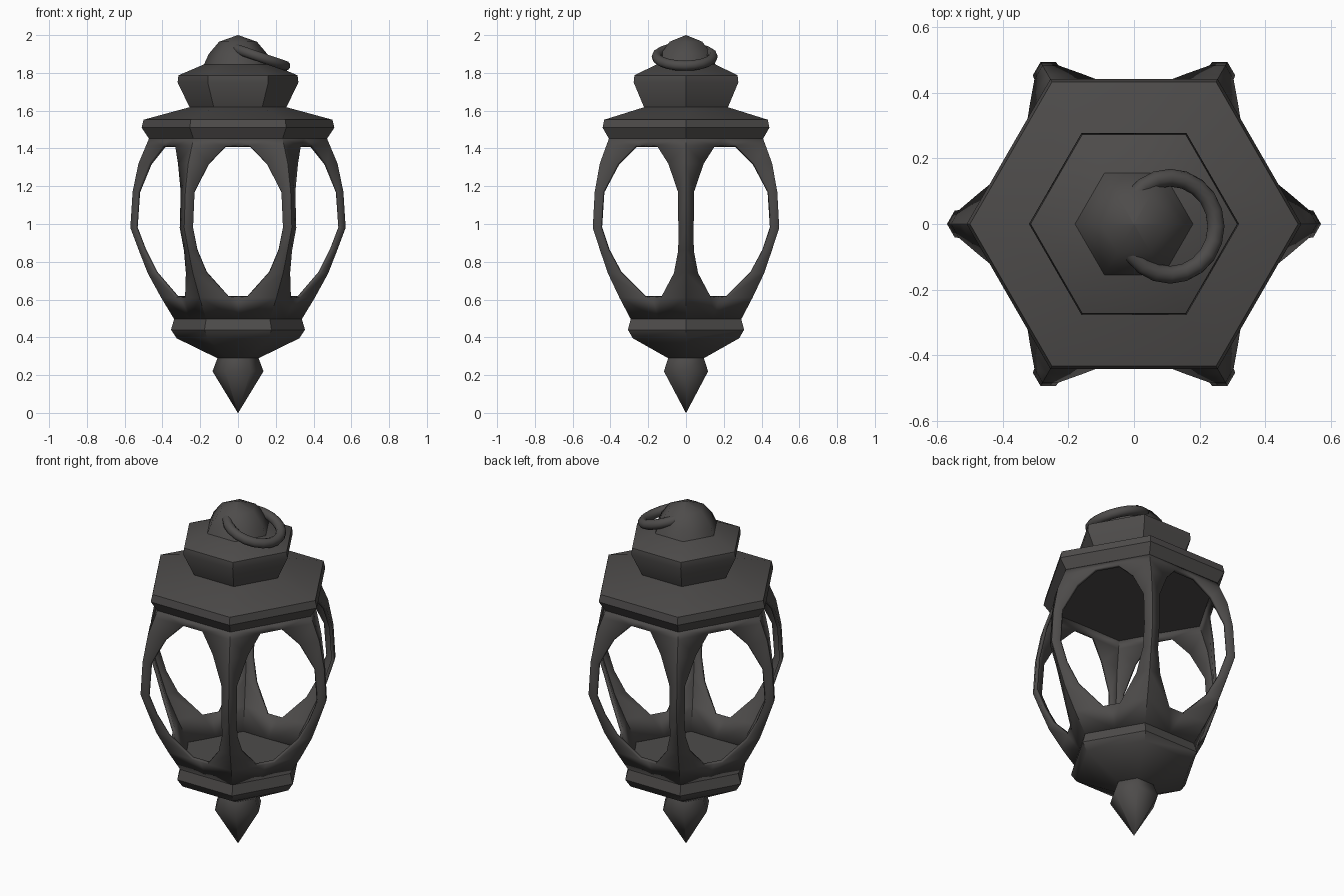
import bpy, bmesh, math
from mathutils import Matrix

if "Cube" in bpy.data.objects:
    bpy.data.objects.remove(bpy.data.objects["Cube"])

iron = bpy.data.materials.new("dark iron")
iron.diffuse_color = (0.075, 0.071, 0.069, 1)
iron.use_nodes = True
iron.node_tree.nodes["Principled BSDF"].inputs["Base Color"].default_value = iron.diffuse_color


def finish(name, bm, angle):
    bmesh.ops.remove_doubles(bm, verts=bm.verts, dist=0.0005)
    bmesh.ops.recalc_face_normals(bm, faces=bm.faces)
    me = bpy.data.meshes.new(name)
    bm.to_mesh(me)
    bm.free()
    ob = bpy.data.objects.new(name, me)
    bpy.context.collection.objects.link(ob)
    me.materials.append(iron)
    bpy.context.view_layer.objects.active = ob
    ob.select_set(True)
    bpy.ops.object.shade_smooth_by_angle(angle=math.radians(angle))
    ob.select_set(False)
    return ob


def hex_lathe(name, profile, angle):
    """Closed six-sided solid from (corner radius, height) pairs."""
    bm = bmesh.new()
    rings = [[bm.verts.new((r * math.cos(k * math.pi / 3), r * math.sin(k * math.pi / 3), z))
              for k in range(6)] for r, z in profile]
    for a, b in zip(rings, rings[1:]):
        for k in range(6):
            j = (k + 1) % 6
            bm.faces.new((a[k], a[j], b[j], b[k]))
    bm.faces.new(rings[0][::-1])
    bm.faces.new(rings[-1])
    return finish(name, bm, angle)


# Pointed finial and flared base
hex_lathe("bottom_finial", [(0.001, 0), (0.135, 0.22), (0.105, 0.30)], 65)
hex_lathe("base_cup", [(0.10, 0.285), (0.325, 0.395), (0.355, 0.44), (0.337, 0.50)], 40)

# Roof tiers and dome
hex_lathe("roof_eave", [(0.47, 1.45), (0.51, 1.51), (0.50, 1.552), (0.25, 1.62)], 32)
hex_lathe("roof_collar", [(0.255, 1.615), (0.32, 1.75), (0.315, 1.787), (0.18, 1.845)], 32)
hex_lathe("dome", [(0.182, 1.84), (0.155, 1.90), (0.10, 1.965), (0.001, 2.0)], 65)

# Bulging cage: each row is height, corner radius, half width of window
rows = [(0.495, 0.337, 0), (0.61, 0.407, 0.05), (0.74, 0.478, 0.165), (0.86, 0.525, 0.215),
        (0.98, 0.57, 0.238), (1.17, 0.558, 0.23), (1.32, 0.527, 0.155),
        (1.415, 0.487, 0.065), (1.455, 0.47, 0)]
bm = bmesh.new()
for k in range(6):
    turn = Matrix.Rotation(k * math.pi / 3, 4, 'Z')
    for s in (1, -1):
        outer, inner = [], []
        for z, r, w in rows:
            y = -r * math.sqrt(3) / 2
            outer.append(bm.verts.new(turn @ Matrix.Translation((s * r / 2, y, z)).translation))
            inner.append(bm.verts.new(turn @ Matrix.Translation((s * w, y, z)).translation))
        for i in range(len(rows) - 1):
            bm.faces.new((inner[i], outer[i], outer[i + 1], inner[i + 1]))
        # sill and lintel between the window ends and the panel middle
        for i, j in ((0, 1), (-1, -2)):
            z, r, w = rows[j]
            mid = bm.verts.new(turn @ Matrix.Translation((0, -r * math.sqrt(3) / 2, z)).translation)
            bm.faces.new((inner[i], inner[j], mid))
bmesh.ops.remove_doubles(bm, verts=bm.verts, dist=0.0005)
bmesh.ops.recalc_face_normals(bm, faces=bm.faces)
ref = max(bm.faces, key=lambda f: f.calc_center_median().xy.length)
if ref.normal.xy.dot(ref.calc_center_median().xy) < 0:
    bmesh.ops.reverse_faces(bm, faces=bm.faces)
cage = finish("window_cage", bm, 30)
shell = cage.modifiers.new("thickness", 'SOLIDIFY')
shell.thickness = 0.018
shell.offset = -1

# Hanging ring lying over against the dome
bpy.ops.mesh.primitive_torus_add(major_radius=0.148, minor_radius=0.027, major_segments=20,
                                 minor_segments=10, location=(0.11, -0.007, 1.886),
                                 rotation=(0, 0.33, 0))
ring = bpy.context.object
ring.name = "hanging_ring"
ring.data.materials.append(iron)
bpy.ops.object.shade_smooth()
